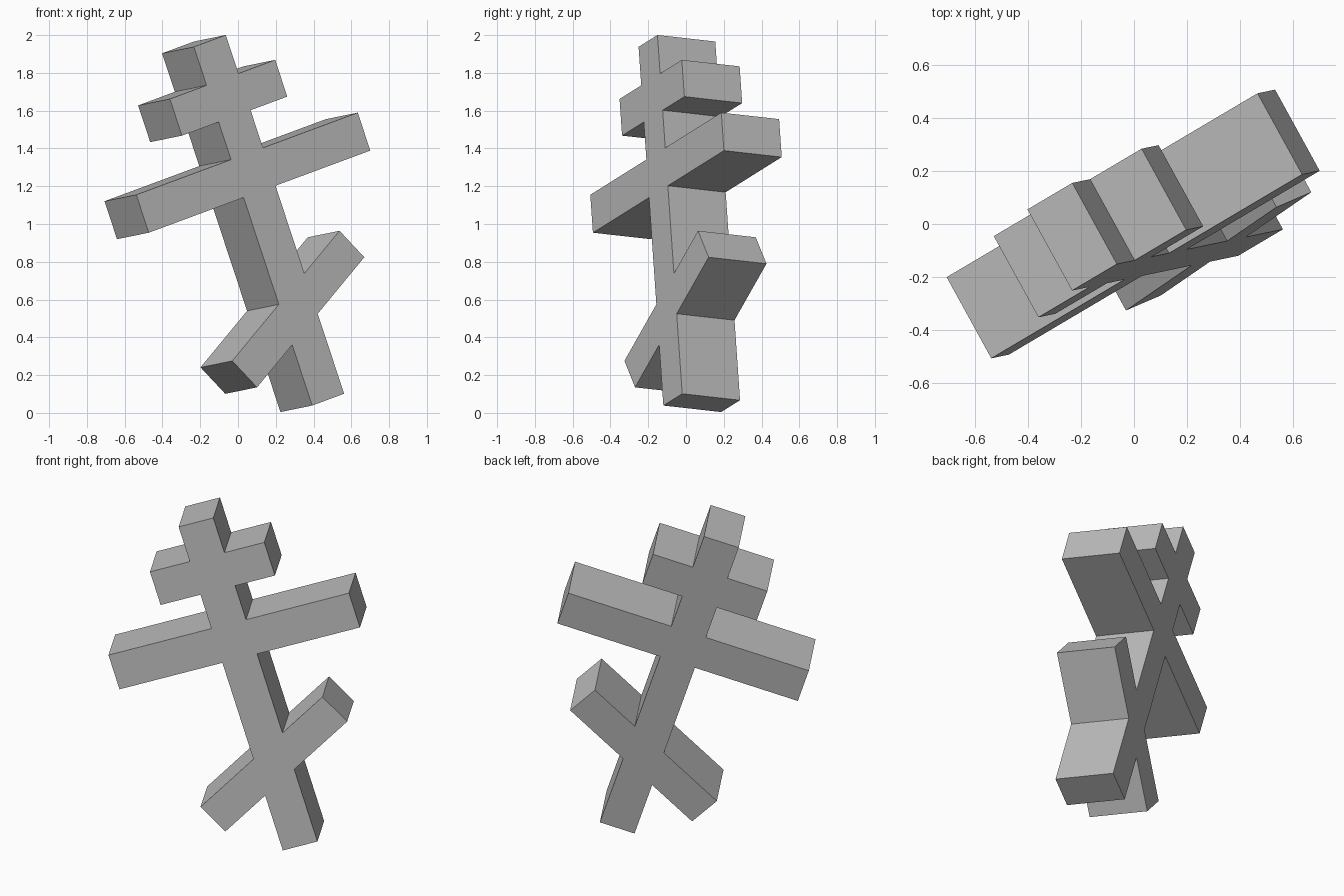
import bpy, bmesh
from math import radians, sin, cos, tan
from mathutils import Vector, Matrix

old = bpy.data.objects.get("Cube")
if old:
    bpy.data.objects.remove(old, do_unlink=True)

# Dimensions in the cross's own upright frame
HALF_WIDTH, HALF_HEIGHT, DEPTH = 0.103, 1.002, 0.351
TITLE_BAR = (0.34, 0.787, 0.582)     # half length, top, bottom
MAIN_BAR = (0.715, 0.372, 0.16)
FOOT_Z, FOOT_HALF, FOOT_THICK, SLANT = -0.496, 0.487, 0.2, radians(27.5)


def side_outline(s):
    """Outline of one side (s = 1 or -1), from the top of the post to its foot."""
    w = s * HALF_WIDTH
    pts = [(w, HALF_HEIGHT)]
    for half, top, bottom in (TITLE_BAR, MAIN_BAR):
        pts += [(w, top), (s * half, top), (s * half, bottom), (w, bottom)]
    # Slanted foot bar
    mid = FOOT_Z + w * tan(SLANT)
    notch = FOOT_THICK / 2 / cos(SLANT)
    end = Vector((s * FOOT_HALF * cos(SLANT), FOOT_Z + s * FOOT_HALF * sin(SLANT)))
    across = Vector((-sin(SLANT), cos(SLANT))) * FOOT_THICK / 2
    pts += [(w, mid + notch), tuple(end + across), tuple(end - across), (w, mid - notch)]
    return pts + [(w, -HALF_HEIGHT)]


# Extrude the closed outline into a solid
outline = side_outline(1) + side_outline(-1)[::-1]
bm = bmesh.new()
front = bm.faces.new([bm.verts.new((x, -DEPTH / 2, z)) for x, z in outline])
back = bmesh.ops.extrude_face_region(bm, geom=[front], use_keep_orig=True)
bmesh.ops.translate(bm, vec=(0, DEPTH, 0),
                    verts=[v for v in back["geom"] if isinstance(v, bmesh.types.BMVert)])
bmesh.ops.recalc_face_normals(bm, faces=bm.faces)

# Lean and turn the cross
right = Vector((0.82, 0.485, 0.304)).normalized()
up = right.cross(Vector((-0.485, 0.869, -0.1))).normalized()
deep = up.cross(right)
turn = Matrix((right, deep, up)).transposed().to_4x4()
bm.transform(Matrix.Translation((0.08, 0.0175, 1.0025)) @ turn)

mesh = bpy.data.meshes.new("cross")
bm.to_mesh(mesh)
bm.free()
cross = bpy.data.objects.new("cross", mesh)
bpy.context.collection.objects.link(cross)

# Plain grey stone
grey = bpy.data.materials.new("grey stone")
grey.use_nodes = True
colour = (0.5, 0.5, 0.5, 1)
grey.diffuse_color = colour
grey.node_tree.nodes["Principled BSDF"].inputs["Base Color"].default_value = colour
mesh.materials.append(grey)
